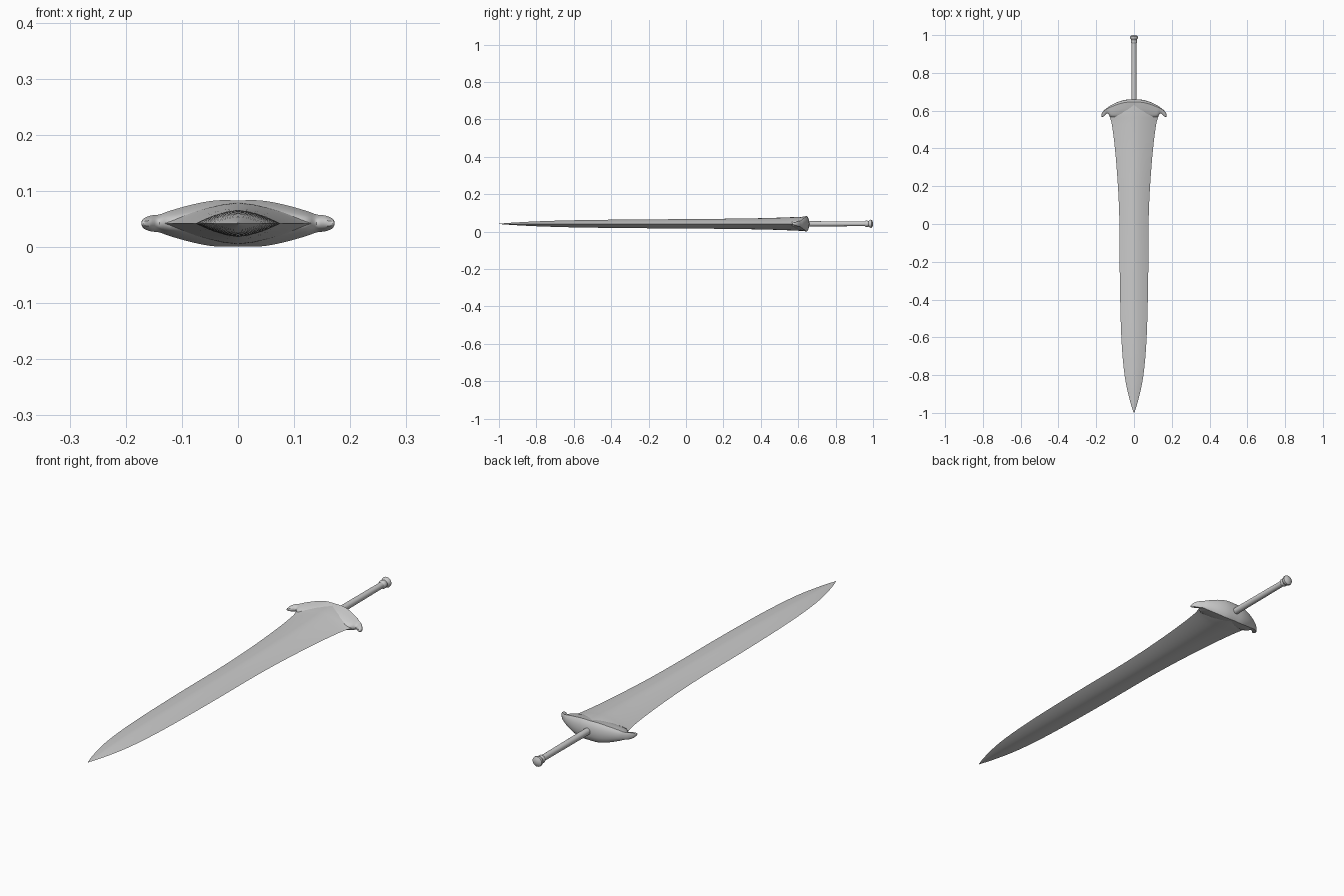
import bpy, bmesh, math
from mathutils import Vector

if "Cube" in bpy.data.objects:
    bpy.data.objects.remove(bpy.data.objects["Cube"])

MID = 0.042  # height of the sword's middle plane

steel = bpy.data.materials.new("plain_grey")
steel.diffuse_color = (0.6, 0.6, 0.6, 1)
steel.use_nodes = True
steel.node_tree.nodes["Principled BSDF"].inputs["Base Color"].default_value = (0.6, 0.6, 0.6, 1)


def smooth_rows(rows, steps):
    """Resample rows of values along a Catmull-Rom curve."""
    rows = [Vector(r) for r in rows]
    out = []
    for i in range(len(rows) - 1):
        a, b, c, d = rows[max(i - 1, 0)], rows[i], rows[i + 1], rows[min(i + 2, len(rows) - 1)]
        for k in range(steps):
            t = k / steps
            out.append(b + (c - a) * (t / 2) + (2 * a - 5 * b + 4 * c - d) * (t * t / 2)
                       + (3 * b - a - 3 * c + d) * (t ** 3 / 2))
    return out + [rows[-1]]


def loft(name, rings, angle):
    """Skin closed rings of equal length and cap both ends."""
    bm = bmesh.new()
    loops = [[bm.verts.new(p) for p in ring] for ring in rings]
    n = len(loops[0])
    for r, s in zip(loops, loops[1:]):
        for i in range(n):
            j = (i + 1) % n
            bm.faces.new((r[i], r[j], s[j], s[i]))
    bm.faces.new(loops[0])
    bm.faces.new(loops[-1])
    bmesh.ops.remove_doubles(bm, verts=bm.verts, dist=0.00005)
    bmesh.ops.recalc_face_normals(bm, faces=bm.faces)
    mesh = bpy.data.meshes.new(name)
    bm.to_mesh(mesh)
    bm.free()
    mesh.materials.append(steel)
    obj = bpy.data.objects.new(name, mesh)
    bpy.context.collection.objects.link(obj)
    bpy.ops.object.select_all(action="DESELECT")
    obj.select_set(True)
    bpy.context.view_layer.objects.active = obj
    bpy.ops.object.shade_smooth_by_angle(angle=math.radians(angle))
    return obj


# Blade: lens sections along y (y, half width, half thickness)
blade_rows = smooth_rows([
    (-1, 0.001, 0.001), (-0.93, 0.023, 0.006), (-0.8, 0.050, 0.013), (-0.6, 0.067, 0.019),
    (-0.3, 0.075, 0.023), (0, 0.077, 0.025), (0.2, 0.085, 0.027), (0.4, 0.101, 0.030),
    (0.53, 0.118, 0.034), (0.575, 0.131, 0.036), (0.6, 0.132, 0.037), (0.63, 0.115, 0.038)], 4)
us = [math.cos(math.pi * i / 16) for i in range(17)]
lens = [(u, 1 - abs(u) ** 1.6) for u in us]
lens += [(u, -h) for u, h in reversed(lens[1:-1])]
loft("blade", [[(u * w, y, MID + h * t) for u, h in lens] for y, w, t in blade_rows], 40)

# Crescent guard: sections along x (x, front y, back y, half thickness), mirrored
half = smooth_rows([
    (0, 0.56, 0.66, 0.041), (0.04, 0.56, 0.658, 0.041), (0.08, 0.56, 0.648, 0.034),
    (0.12, 0.565, 0.630, 0.023), (0.14, 0.585, 0.616, 0.016), (0.156, 0.573, 0.604, 0.014),
    (0.168, 0.566, 0.590, 0.009), (0.172, 0.570, 0.580, 0.003)], 4)
guard_rows = [(-x, f, b, t) for x, f, b, t in reversed(half[1:])] + [tuple(r) for r in half]
side = [(0, 0), (0.06, 0.38), (0.25, 0.64), (0.55, 0.85), (0.86, 1), (0.93, 0.8), (0.98, 0.42), (1, 0)]
section = side + [(s, -h) for s, h in reversed(side[1:-1])]
loft("guard", [[(x, f + (b - f) * s, MID + h * t) for s, h in section]
               for x, f, b, t in guard_rows], 40)


def turned(name, profile, angle=40, sides=24):
    """Round part about the y axis from (y, radius) pairs."""
    ring = [2 * math.pi * i / sides for i in range(sides)]
    loft(name, [[(r * math.cos(a), y, MID + r * math.sin(a)) for a in ring] for y, r in profile], angle)


# Grip and pommel
turned("grip", [(0.63, 0.015), (0.66, 0.014), (0.97, 0.0125)])
turned("pommel", [(0.955, 0.0125), (0.962, 0.017), (0.970, 0.017), (0.975, 0.015), (0.983, 0.020),
                  (0.988, 0.022), (0.993, 0.021), (0.998, 0.013), (1, 0.004)])
